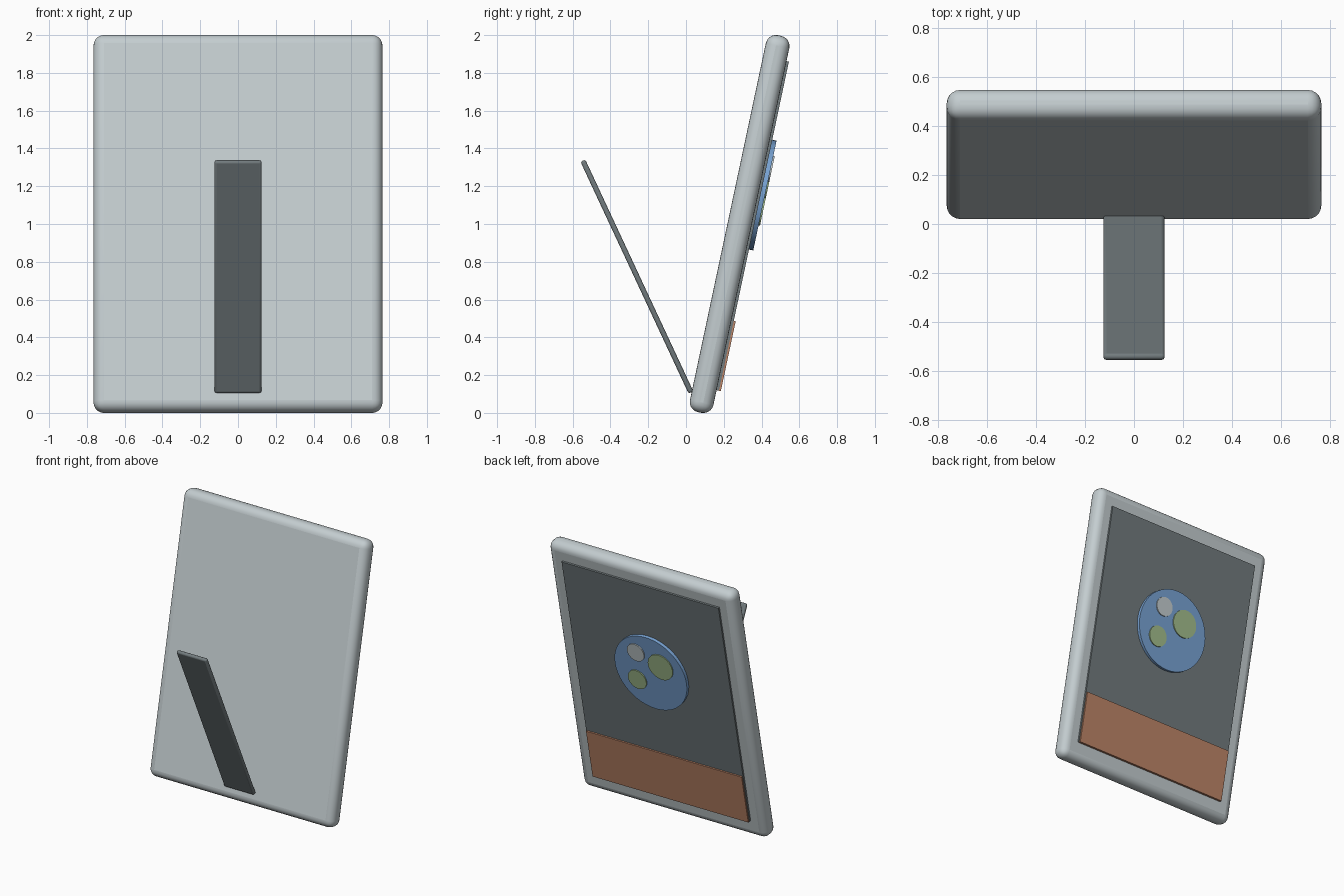
import bpy
import math
from mathutils import Matrix

if "Cube" in bpy.data.objects:
    bpy.data.objects.remove(bpy.data.objects["Cube"], do_unlink=True)


def material(name, rgb):
    mat = bpy.data.materials.new(name)
    mat.use_nodes = True
    color = (*rgb, 1.0)
    mat.diffuse_color = color
    mat.node_tree.nodes["Principled BSDF"].inputs["Base Color"].default_value = color
    return mat


light_grey = material("light grey", (0.55, 0.61, 0.63))
slate = material("slate grey", (0.17, 0.20, 0.21))
blue = material("blue", (0.19, 0.37, 0.66))
orange = material("orange", (0.52, 0.24, 0.14))
green = material("green", (0.37, 0.52, 0.27))


def leaning(y, z, degrees):
    return Matrix.Translation((0, y, z)) @ Matrix.Rotation(math.radians(degrees), 4, "X")


panel = leaning(0.284, 1.0, -12)
prop = leaning(-0.26, 0.722, 25)


def finish(obj, name, mat, space, location, bevel=0, segments=3):
    obj.name = name
    obj.data.materials.append(mat)
    obj.matrix_world = space @ Matrix.Translation(location)
    if bevel:
        mod = obj.modifiers.new("rounded edges", "BEVEL")
        mod.width = bevel
        mod.segments = segments
    bpy.ops.object.shade_smooth_by_angle(angle=math.radians(35))


def slab(name, size, location, mat, space, bevel=0, segments=3):
    bpy.ops.mesh.primitive_cube_add(size=1)
    obj = bpy.context.object
    obj.data.transform(Matrix.Diagonal((*size, 1)))
    finish(obj, name, mat, space, location, bevel, segments)


def disc(name, radius, x, z, back, front, mat):
    # Flat round plate whose axis runs through the panel
    bpy.ops.mesh.primitive_cylinder_add(vertices=48, radius=radius, depth=front - back)
    obj = bpy.context.object
    obj.data.transform(Matrix.Rotation(math.pi / 2, 4, "X"))
    finish(obj, name, mat, panel, (x, (back + front) / 2, z))


# Rounded frame and its rear prop
slab("frame", (1.53, 0.127, 2.04), (0, 0, 0), light_grey, panel, 0.055, 5)
slab("stand", (0.25, 0.028, 1.355), (0, 0, 0), slate, prop, 0.012)

# Screen with a coloured band along its bottom
slab("screen", (1.30, 0.0265, 1.78), (0, 0.063, 0.005), slate, panel)
slab("lower_band", (1.29, 0.035, 0.378), (0, 0.069, -0.697), orange, panel)

# Round picture with three spots
centre = 0.175
disc("picture_disc", 0.297, 0, centre, 0.06, 0.0995, blue)
disc("large_spot", 0.102, -0.095, centre + 0.08, 0.09, 0.107, green)
disc("small_spot", 0.076, 0.12, centre - 0.085, 0.09, 0.107, green)
disc("pale_spot", 0.07, 0.10, centre + 0.145, 0.09, 0.107, light_grey)
